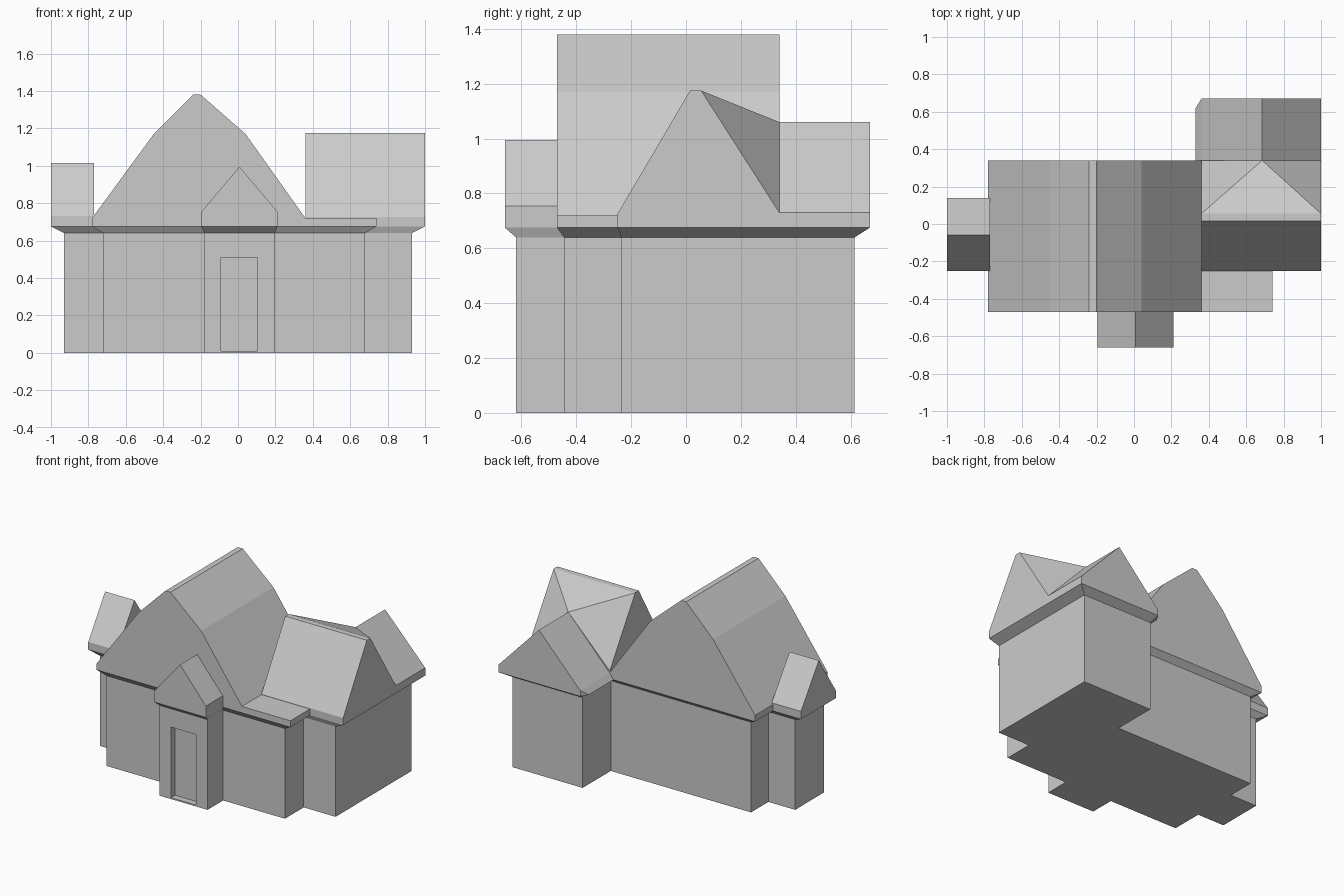
import bpy, bmesh

if "Cube" in bpy.data.objects:
    bpy.data.objects.remove(bpy.data.objects["Cube"])

WALL, EAVE = 0.64, 0.675   # wall top, eave edge height


def hull(name, pts):
    """Flat-faced convex solid through the given points."""
    bm = bmesh.new()
    for p in pts:
        bm.verts.new(p)
    res = bmesh.ops.convex_hull(bm, input=bm.verts)
    junk = [g for g in res["geom_interior"] if isinstance(g, bmesh.types.BMVert)]
    bmesh.ops.delete(bm, geom=junk, context='VERTS')
    bmesh.ops.dissolve_limit(bm, angle_limit=0.01, verts=bm.verts, edges=bm.edges)
    bmesh.ops.recalc_face_normals(bm, faces=bm.faces)
    me = bpy.data.meshes.new(name)
    bm.to_mesh(me)
    bm.free()
    ob = bpy.data.objects.new(name, me)
    bpy.context.collection.objects.link(ob)
    return ob


def rect(r, z):
    x0, x1, y0, y1 = r
    return [(x, y, z) for x in (x0, x1) for y in (y0, y1)]


def block(name, wall, eave):
    """Walls plus the flared soffit up to the eave rectangle."""
    body = hull(name + "_walls", rect(wall, 0) + rect(wall, WALL))
    hull(name + "_soffit", rect(wall, WALL) + rect(eave, EAVE))
    return body


def along_y(profile, y0, y1):
    return [(x, y, z) for x, z in profile for y in (y0, y1)]


def along_x(profile, x0, x1):
    return [(x, y, z) for y, z in profile for x in (x0, x1)]


# Main house with its bent gable roof and flat side ledge
block("main", (-0.72, 0.68, -0.445, 0.30), (-0.78, 0.74, -0.47, 0.34))
hull("main_roof", along_y([(-0.78, EAVE), (-0.78, 0.72), (-0.45, 1.17), (-0.24, 1.38),
                           (-0.20, 1.38), (0.04, 1.17), (0.36, 0.72), (0.36, EAVE)], -0.47, 0.34))
hull("side_ledge", rect((0.3, 0.74, -0.47, -0.2), EAVE) + rect((0.3, 0.74, -0.47, -0.2), 0.72))

# Right wing: cross gable merging into the rear gable
block("right_wing", (0.38, 0.93, -0.235, 0.615), (0.36, 1.0, -0.25, 0.67))
hull("right_wing_roof",
     along_x([(-0.25, EAVE), (-0.25, 0.725), (0.015, 1.175), (0.055, 1.175),
              (0.34, 0.73), (0.34, EAVE)], 0.36, 1.0) + [(0.685, 0.34, 1.06)])
hull("rear_gable_roof",
     along_y([(0.36, EAVE), (0.36, 0.715), (0.685, 1.06), (1.0, 0.73), (1.0, EAVE)], 0.34, 0.67)
     + [(0.33, 0.34, EAVE), (0.33, 0.62, EAVE)])

# Small left wing
block("left_wing", (-0.93, -0.7, -0.22, 0.105), (-1.0, -0.7, -0.25, 0.14))
hull("left_wing_roof",
     along_x([(-0.25, EAVE), (-0.25, 0.73), (-0.06, 1.015), (0.14, 0.73), (0.14, EAVE)], -1.0, -0.77))

# Front porch with recessed doorway
porch = block("porch", (-0.18, 0.195, -0.62, -0.4), (-0.195, 0.21, -0.66, -0.42))
hull("porch_roof",
     along_y([(-0.195, EAVE), (-0.195, 0.755), (0.008, 0.995), (0.21, 0.755), (0.21, EAVE)], -0.66, -0.46))
door = (-0.09, 0.105, -0.7, -0.575)
cutter = hull("door_cutter", rect(door, 0.01) + rect(door, 0.51))
cutter.hide_render = True
cutter.hide_set(True)
mod = porch.modifiers.new("doorway", 'BOOLEAN')
mod.operation = 'DIFFERENCE'
mod.solver = 'EXACT'
mod.object = cutter
